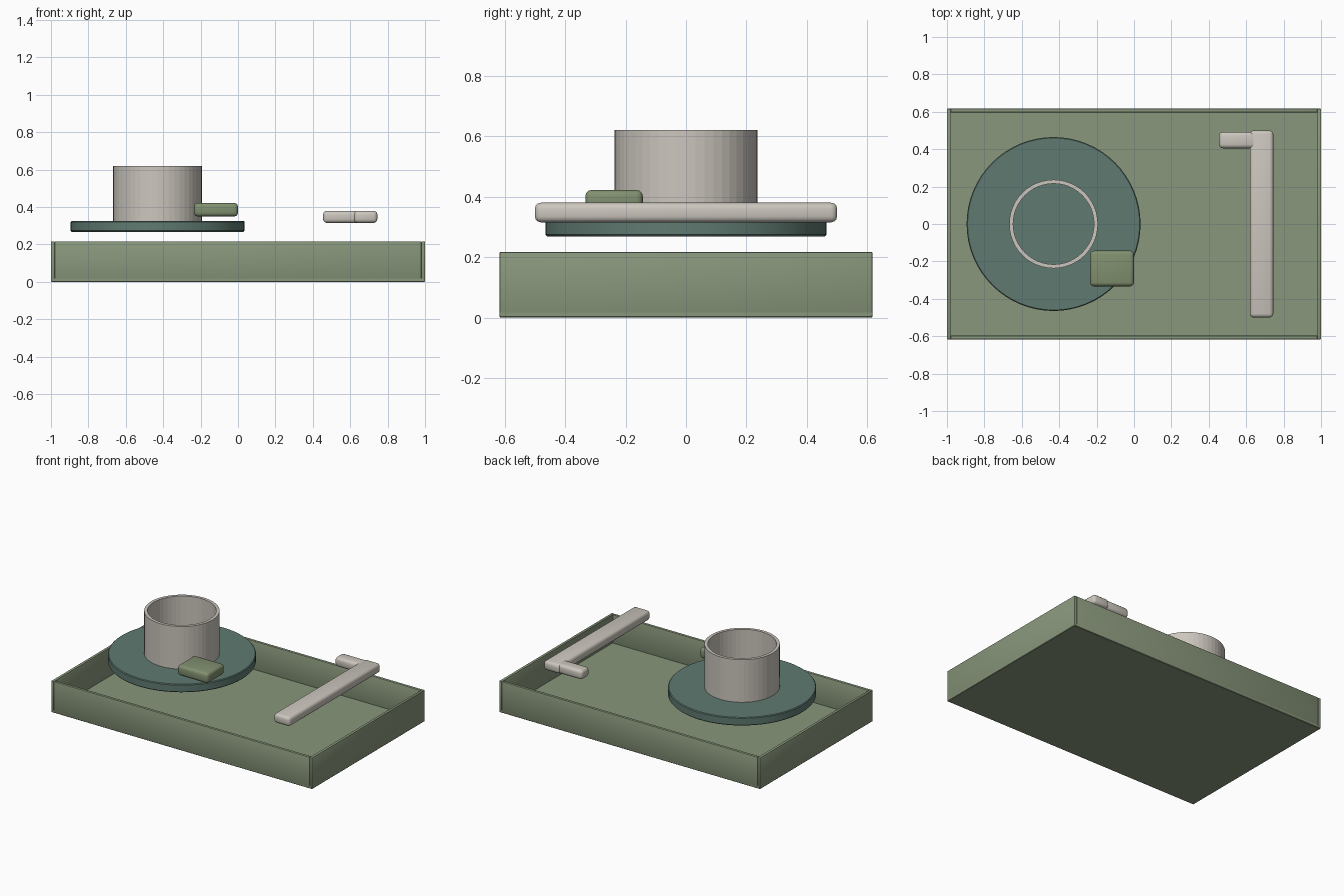
import bpy, bmesh, math

if "Cube" in bpy.data.objects:
    bpy.data.objects.remove(bpy.data.objects["Cube"])


def material(name, rgb):
    m = bpy.data.materials.new(name)
    m.diffuse_color = (*rgb, 1)
    m.use_nodes = True
    m.node_tree.nodes["Principled BSDF"].inputs["Base Color"].default_value = m.diffuse_color
    return m


SAGE = material("sage green", (0.25, 0.31, 0.20))
OLIVE = material("olive green", (0.22, 0.28, 0.16))
TEAL = material("dusty teal", (0.115, 0.195, 0.165))
CREAM = material("warm cream", (0.60, 0.565, 0.51))


def finish(name, bm, mat, angle):
    bmesh.ops.recalc_face_normals(bm, faces=bm.faces)
    mesh = bpy.data.meshes.new(name)
    bm.to_mesh(mesh)
    bm.free()
    ob = bpy.data.objects.new(name, mesh)
    bpy.context.collection.objects.link(ob)
    mesh.materials.append(mat)
    bpy.ops.object.select_all(action='DESELECT')
    ob.select_set(True)
    bpy.context.view_layer.objects.active = ob
    bpy.ops.object.shade_smooth_by_angle(angle=math.radians(angle))
    return ob


def box(name, lo, hi, mat, bevel, segments):
    """Rounded box spanning the corners lo and hi."""
    bm = bmesh.new()
    bmesh.ops.create_cube(bm, size=1)
    for v in bm.verts:
        v.co = [(a + b) / 2 + c * (b - a) for a, b, c in zip(lo, hi, v.co)]
    bmesh.ops.bevel(bm, geom=bm.edges[:], offset=bevel, segments=segments,
                    profile=0.5, affect='EDGES')
    return finish(name, bm, mat, 35)


def lathe(name, profile, cx, sides, mat, closed, angle):
    """Revolve (radius, z) points; closed joins the last point to the first."""
    bm = bmesh.new()
    rings = []
    for r, z in profile:
        rings.append([bm.verts.new((cx + r * math.cos(2 * math.pi * i / sides),
                                    r * math.sin(2 * math.pi * i / sides), z))
                      for i in range(sides)])
    pairs = list(zip(rings, rings[1:]))
    if closed:
        pairs.append((rings[-1], rings[0]))
    else:
        bm.faces.new(rings[0])
        bm.faces.new(rings[-1])
    for a, b in pairs:
        for i in range(sides):
            j = (i + 1) % sides
            bm.faces.new((a[i], a[j], b[j], b[i]))
    return finish(name, bm, mat, angle)


# Shallow tray: floor and four thin walls
W, D, H, T = 1.0, 0.617, 0.217, 0.02
box("tray_floor", (-W, -D, 0), (W, D, T), SAGE, 0.003, 1)
for side, s in (("left", -1), ("right", 1)):
    xs = sorted((s * W, s * (W - T)))
    box(f"tray_wall_{side}", (xs[0], -D, 0.003), (xs[1], D, H), SAGE, 0.004, 2)
for side, s in (("front", -1), ("back", 1)):
    ys = sorted((s * D, s * (D - T)))
    box(f"tray_wall_{side}", (-W + T, ys[0], 0.003), (W - T, ys[1], H), SAGE, 0.004, 2)

# Round disc and the open ring standing on it
CX = -0.43
lathe("disc", [(0.459, 0.268), (0.465, 0.274), (0.465, 0.320), (0.460, 0.325)],
      CX, 64, TEAL, False, 25)
lathe("ring", [(0.237, 0.322), (0.237, 0.62), (0.216, 0.62), (0.216, 0.322)],
      CX, 48, CREAM, True, 5)

# Small rounded block over the edge of the disc
box("block", (-0.235, -0.333, 0.35), (0.0, -0.143, 0.422), OLIVE, 0.02, 3)

# L-shaped handle: long bar with a short arm
box("handle_bar", (0.62, -0.5, 0.315), (0.745, 0.5, 0.38), CREAM, 0.02, 3)
box("handle_arm", (0.455, 0.405, 0.315), (0.66, 0.492, 0.38), CREAM, 0.02, 3)
